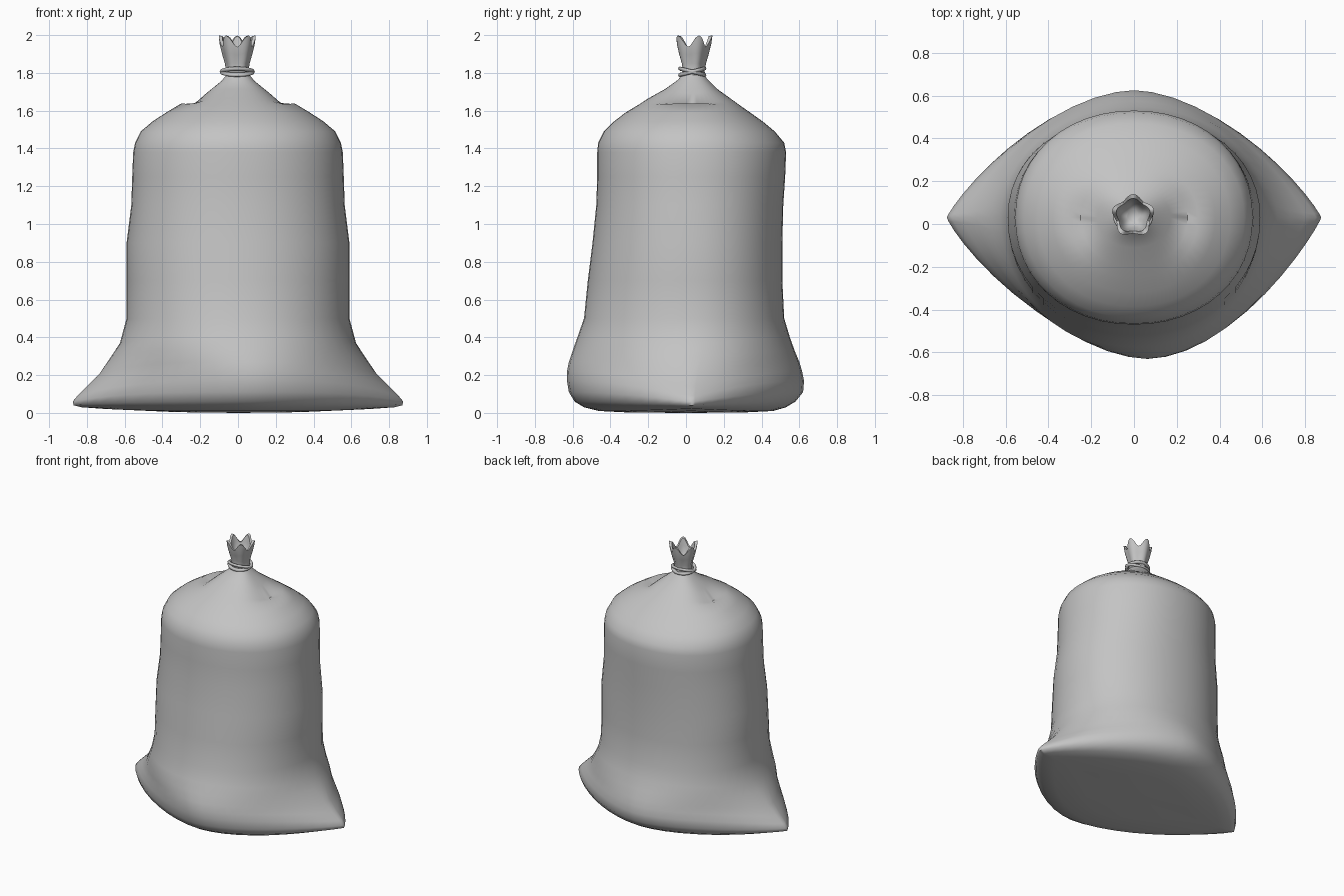
import bpy, bmesh, math

if "Cube" in bpy.data.objects:
    bpy.data.objects.remove(bpy.data.objects["Cube"])

SEG = 48
YC = 0.03

grey = bpy.data.materials.new("sack grey")
grey.diffuse_color = (0.55, 0.55, 0.55, 1)
grey.use_nodes = True
grey.node_tree.nodes["Principled BSDF"].inputs["Base Color"].default_value = grey.diffuse_color


def spow(v, e):
    return math.copysign(abs(v) ** e, v)


def finish(name, bm, angle=60):
    bmesh.ops.recalc_face_normals(bm, faces=bm.faces[:])
    me = bpy.data.meshes.new(name)
    bm.to_mesh(me)
    bm.free()
    ob = bpy.data.objects.new(name, me)
    bpy.context.collection.objects.link(ob)
    me.materials.append(grey)
    bpy.ops.object.select_all(action='DESELECT')
    ob.select_set(True)
    bpy.context.view_layer.objects.active = ob
    bpy.ops.object.shade_smooth_by_angle(angle=math.radians(angle))
    return ob


def loft(bm, rings):
    for a, b in zip(rings, rings[1:]):
        n = len(a)
        for i in range(n):
            j = (i + 1) % n
            bm.faces.new((a[i], a[j], b[j], b[i]))


# Sack rings: half width, front y, back y, height at sides, height at front/back
rows = [
    (.45, -.30, .30, .010, .002), (.72, -.46, .46, .022, .010),
    (.83, -.54, .53, .030, .030), (.87, -.59, .58, .040, .060),
    (.875, -.62, .62, .060, .11), (.85, -.63, .625, .09, .17),
    (.80, -.63, .615, .14, .22), (.735, -.62, .60, .205, .27),
    (.67, -.60, .575, .30, .33), (.625, -.575, .55, .37, .40),
    (.59, -.54, .52, .50, .50), (.59, -.52, .51, .70, .70),
    (.59, -.495, .51, .90, .90), (.565, -.475, .515, 1.10, 1.10),
    (.56, -.47, .525, 1.25, 1.25), (.555, -.47, .53, 1.38, 1.38),
    (.545, -.465, .52, 1.43, 1.43), (.515, -.435, .47, 1.49, 1.49),
    (.45, -.385, .41, 1.545, 1.54), (.38, -.32, .34, 1.59, 1.59),
    (.30, -.25, .28, 1.638, 1.632), (.25, -.20, .235, 1.62, 1.665),
    (.17, -.11, .165, 1.69, 1.715), (.09, -.04, .115, 1.755, 1.765),
    (.06, -.025, .095, 1.79, 1.79),
]
bm = bmesh.new()
rings = []
for rx, yf, yb, zx, zy in rows:
    # pointed lens outline at the base, round outline higher up
    t = min(1, max(0, (zx - .06) / .42))
    t = t * t * (3 - 2 * t)
    ex, ey = 2 / (1.75 + .35 * t), 2 / (1.15 + .95 * t)
    ring = []
    for i in range(SEG):
        a = math.tau * i / SEG
        c, s = math.cos(a), math.sin(a)
        ry = (yb - YC) if s >= 0 else (YC - yf)
        x = rx * spow(c, ex) + .07 * (1 - t) * max(0, -s) ** 3 * rx / .87
        y = YC + ry * spow(s, ey)
        w = abs(c) ** 4
        ring.append(bm.verts.new((x, y, zx * w + zy * (1 - w))))
    rings.append(ring)
loft(bm, rings)
base = bm.verts.new((0, 0, 0))
for i in range(SEG):
    bm.faces.new((base, rings[0][(i + 1) % SEG], rings[0][i]))
finish("sack_body", bm)

# Ruffled open mouth above the tie: outer wall up, rim, inner wall down
# (radius, height, lobe depth, peak height)
mouth = [(.063, 1.78, 0, 0), (.058, 1.81, .003, 0), (.063, 1.85, .005, 0),
         (.078, 1.90, .006, .005), (.088, 1.94, .008, .015),
         (.092, 1.968, .010, .030), (.076, 1.965, .006, .030),
         (.068, 1.93, .005, .015), (.058, 1.89, .004, 0), (.03, 1.85, 0, 0)]
bm = bmesh.new()
rings = []
for r, z, lobe, peak in mouth:
    ring = []
    for i in range(40):
        a = math.tau * i / 40
        k = math.cos(5 * (a - math.pi / 2))
        rr = r + lobe * k
        ring.append(bm.verts.new((-.004 + rr * math.cos(a),
                                  .038 + rr * math.sin(a), z + peak * k)))
    rings.append(ring)
loft(bm, rings)
bm.faces.new(rings[-1])
finish("ruffled_mouth", bm)

# Two crossing loops of cord round the neck
for n, tilt in enumerate((-14, 14)):
    bm = bmesh.new()
    rings = []
    for i in range(32):
        a = math.tau * i / 32
        ring = []
        for j in range(8):
            b = math.tau * j / 8
            q = .011 * math.cos(b)
            x = (.082 + q) * math.cos(a)
            y = (.064 + q) * math.sin(a)
            z = .011 * math.sin(b) + y * math.tan(math.radians(tilt))
            ring.append(bm.verts.new((x - .004, y + .033, z + 1.806)))
        rings.append(ring)
    loft(bm, rings + [rings[0]])
    finish("tie_cord_%d" % (n + 1), bm)
